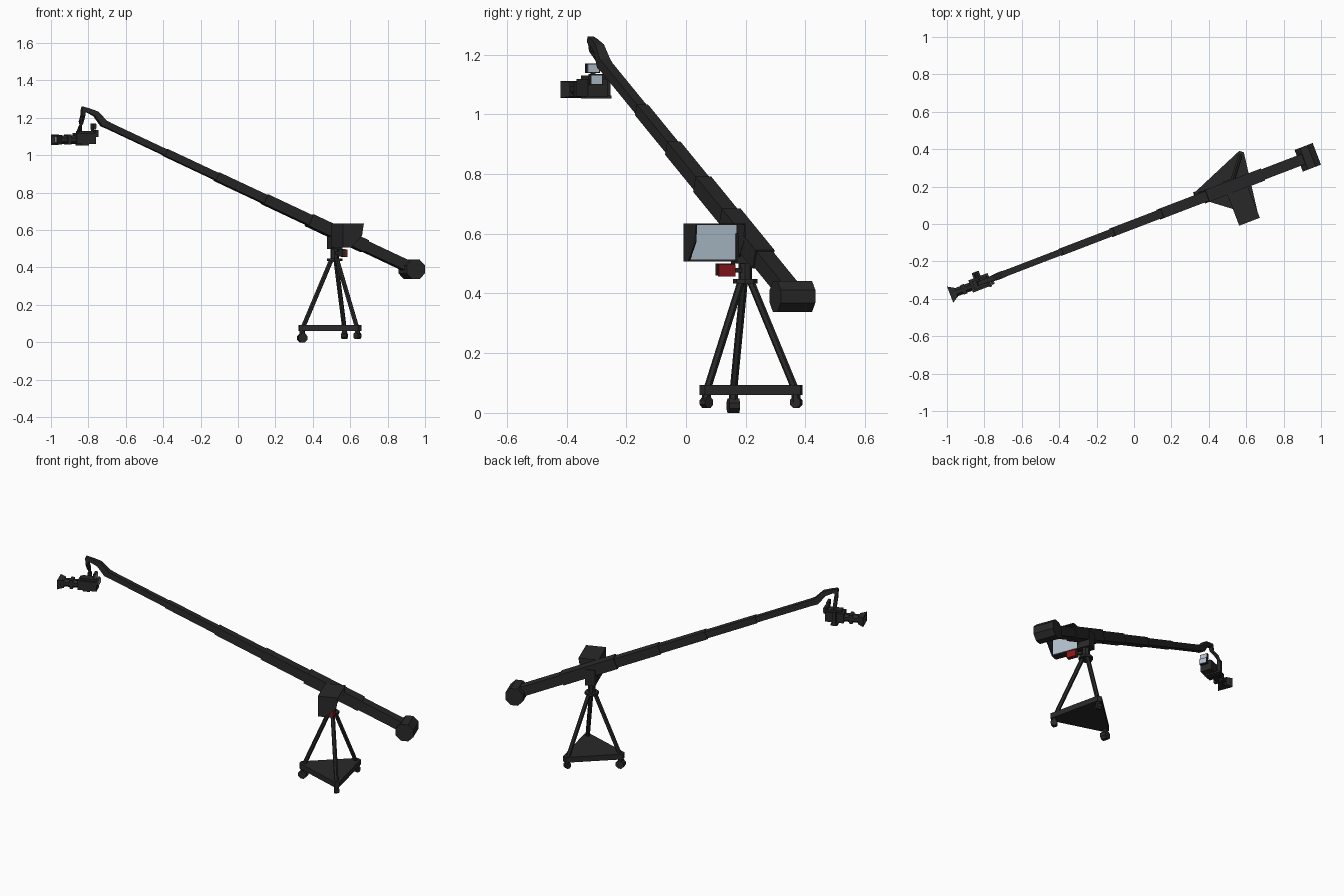
import bpy, bmesh, math
from mathutils import Matrix, Vector

if "Cube" in bpy.data.objects:
    bpy.data.objects.remove(bpy.data.objects["Cube"])

# The crane is built along a local axis, then turned 21 degrees about z
TURN = Matrix.Rotation(math.radians(21), 4, 'Z')


def material(name, r, g, b):
    m = bpy.data.materials.new(name)
    m.diffuse_color = (r, g, b, 1)
    m.use_nodes = True
    m.node_tree.nodes["Principled BSDF"].inputs["Base Color"].default_value = m.diffuse_color
    return m


BLACK = material("black_metal", 0.022, 0.022, 0.022)
GLASS = material("pale_screen", 0.45, 0.54, 0.62)
RED = material("red_paint", 0.26, 0.008, 0.01)


def finish(name, bm, mat):
    bmesh.ops.recalc_face_normals(bm, faces=bm.faces)
    bm.transform(TURN)
    me = bpy.data.meshes.new(name)
    bm.to_mesh(me)
    bm.free()
    me.materials.append(mat)
    ob = bpy.data.objects.new(name, me)
    bpy.context.collection.objects.link(ob)
    return ob


def loft(name, rings, mat=BLACK):
    """Skin a list of equal-length point rings and cap both ends."""
    bm = bmesh.new()
    rows = [[bm.verts.new(p) for p in ring] for ring in rings]
    n = len(rows[0])
    for a, b in zip(rows, rows[1:]):
        for i in range(n):
            j = (i + 1) % n
            bm.faces.new((a[i], a[j], b[j], b[i]))
    bm.faces.new(rows[0])
    bm.faces.new(rows[-1])
    return finish(name, bm, mat)


def sweep(name, pts, radii, n=4, mat=BLACK):
    """Sweep an n-sided section along a path; radii are flat-to-centre."""
    pts = [Vector(p) for p in pts]
    if not isinstance(radii, (list, tuple)):
        radii = [radii] * len(pts)
    rings = []
    for i, p in enumerate(pts):
        d = (pts[min(i + 1, len(pts) - 1)] - pts[max(i - 1, 0)]).normalized()
        ref = Vector((1, 0, 0)) if abs(d.z) > 0.9 else Vector((0, 0, 1))
        side = d.cross(ref).normalized()
        up = side.cross(d)
        r = radii[i] / math.cos(math.pi / n)
        angs = [2 * math.pi * (k + 0.5) / n for k in range(n)]
        rings.append([p + side * r * math.cos(a) + up * r * math.sin(a) for a in angs])
    return loft(name, rings, mat)


def box(name, x0, x1, y0, y1, z0, z1, mat=BLACK):
    return loft(name, [[(x, y0, z0), (x, y1, z0), (x, y1, z1), (x, y0, z1)] for x in (x0, x1)], mat)


# Boom: stepped square tubes along a sloping axis through the pivot
PIVOT = Vector((0.554, 0, 0.589))
SLOPE = math.radians(23.7)
AXIS = Vector((math.cos(SLOPE), 0, -math.sin(SLOPE)))
steps = [(-1.42, -1.05, 0.017), (-1.06, -0.73, 0.020), (-0.74, -0.43, 0.024),
         (-0.44, -0.15, 0.028), (-0.16, 0.187, 0.034), (0.18, 0.46, 0.029)]
for i, (a, b, r) in enumerate(steps):
    sweep(f"boom_section_{i + 1}", [PIVOT + AXIS * a, PIVOT + AXIS * b], r)

# Counterweight at the rear end
sweep("counterweight", [(0.995, -0.062, 0.39), (0.995, 0.062, 0.39)], 0.052, 8)

# Gooseneck and the side yoke that carries the camera
tip = PIVOT + AXIS * -1.42
sweep("gooseneck", [tip + AXIS * 0.01, tip - AXIS * 0.025, (-0.815, 0, 1.222),
                    (-0.86, 0, 1.240), (-0.895, 0, 1.250)],
      [0.017, 0.019, 0.015, 0.012, 0.011])
sweep("camera_yoke", [(-0.886, 0, 1.255), (-0.886, 0.005, 1.215), (-0.886, 0.035, 1.175),
                      (-0.886, 0.055, 1.135), (-0.886, 0.055, 1.055)], 0.010)
box("yoke_plate", -0.905, -0.865, -0.03, 0.065, 1.052, 1.062)

# Camera body, viewfinder block and lens
box("camera_body", -0.935, -0.825, -0.034, 0.036, 1.06, 1.118)
box("camera_top", -0.92, -0.835, -0.024, 0.022, 1.116, 1.130)
box("camera_back", -0.828, -0.812, -0.032, 0.014, 1.098, 1.134)
box("camera_back_screen", -0.813, -0.809, -0.028, 0.010, 1.102, 1.130, GLASS)
sweep("lens", [(-0.93, 0, 1.084), (-1.03, 0, 1.084)], 0.023, 8)
box("lens_ring", -0.985, -0.965, -0.027, 0.027, 1.058, 1.110)


# Flared matte box with a glass front
def rect(x, hy, hz):
    return [(x, -hy, 1.083 - hz), (x, hy, 1.083 - hz), (x, hy, 1.083 + hz), (x, -hy, 1.083 + hz)]


loft("matte_box", [rect(-1.018, 0.025, 0.024), rect(-1.053, 0.046, 0.028),
                   rect(-1.053, 0.036, 0.021), rect(-1.035, 0.024, 0.019)])
loft("lens_glass", [rect(-1.036, 0.018, 0.016), rect(-1.040, 0.018, 0.016)], GLASS)

# Small monitor above the camera
sweep("small_monitor_post", [(-0.838, -0.012, 1.12), (-0.838, -0.012, 1.15)], 0.006)
box("small_monitor", -0.842, -0.828, -0.039, 0.009, 1.138, 1.170)
box("small_monitor_screen", -0.829, -0.825, -0.035, 0.005, 1.142, 1.166, GLASS)

# Operator monitor with a sun hood, beside the pivot
box("monitor", 0.522, 0.566, -0.21, -0.03, 0.507, 0.635)
box("monitor_screen", 0.565, 0.569, -0.202, -0.038, 0.513, 0.629, GLASS)
box("hood_top", 0.56, 0.64, -0.21, -0.03, 0.630, 0.635)
profile = [(0.56, 0.507), (0.568, 0.507), (0.630, 0.570), (0.64, 0.635), (0.56, 0.635)]
for label, y in (("outer", -0.21), ("inner", -0.035)):
    loft(f"hood_cheek_{label}", [[(x, yy, z) for x, z in profile] for yy in (y, y + 0.005)])

# Pivot head: fork, column, flange and red control box on its arm
box("pivot_fork", 0.525, 0.583, -0.040, 0.040, 0.50, 0.60)
sweep("column", [(0.554, 0, 0.43), (0.554, 0, 0.51)], 0.021, 8)
sweep("column_flange", [(0.554, 0, 0.434), (0.554, 0, 0.448)], 0.038, 8)
sweep("control_arm", [(0.556, 0, 0.478), (0.566, -0.07, 0.478)], 0.008)
box("control_box", 0.556, 0.574, -0.108, -0.045, 0.460, 0.500)
box("red_control_panel", 0.573, 0.586, -0.106, -0.047, 0.457, 0.497, RED)

# Tripod legs, triangular dolly and casters (one caster is larger)
plate = []
for i, deg in enumerate((52, 172, 292)):
    a = math.radians(deg)
    out = Vector((math.cos(a), math.sin(a), 0))
    side = Vector((-out.y, out.x, 0))
    c = Vector((0.554, 0, 0))
    up = Vector((0, 0, 1))
    plate += [c + out * 0.197 - side * 0.013, c + out * 0.197 + side * 0.013]
    sweep(f"tripod_leg_{i + 1}", [c + out * 0.018 + up * 0.442, c + out * 0.172 + up * 0.085], 0.011, 6)
    r, low = (0.024, 0.0) if i == 1 else (0.018, 0.017)
    w = c + out * 0.178 + up * (low + r)
    sweep(f"caster_wheel_{i + 1}", [w - side * r * 0.75, w + side * r * 0.75], r, 8)
    sweep(f"caster_stem_{i + 1}", [w, c + out * 0.178 + up * 0.065], 0.013, 6)
loft("dolly_plate", [[p + Vector((0, 0, z)) for p in plate] for z in (0.060, 0.093)])
